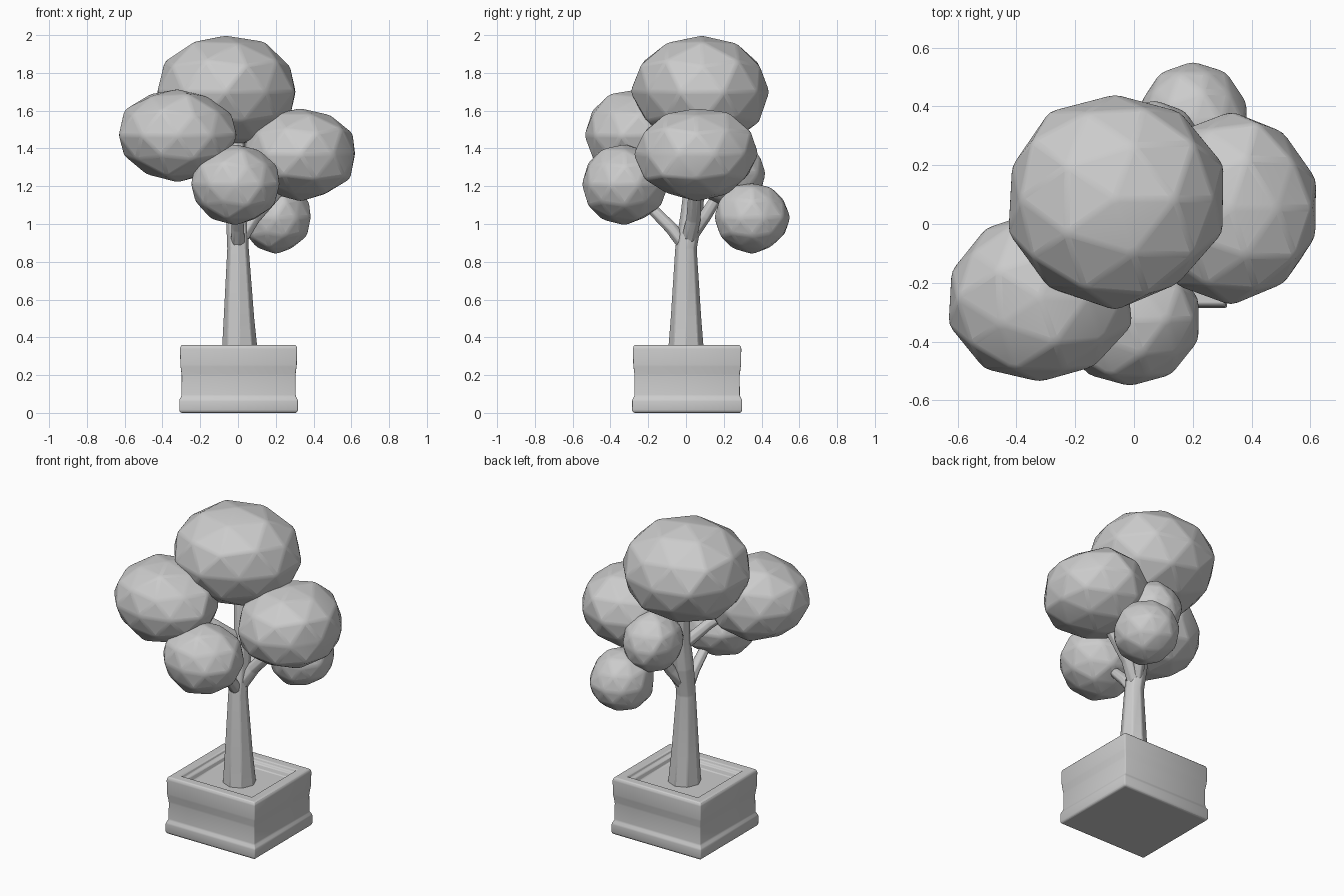
import bpy, bmesh, math, random
from mathutils import Vector

cube = bpy.data.objects.get("Cube")
if cube:
    bpy.data.objects.remove(cube, do_unlink=True)

random.seed(4)
grey = bpy.data.materials.new("plain grey")
grey.use_nodes = True
grey.diffuse_color = (0.6, 0.6, 0.6, 1)
bsdf = next(n for n in grey.node_tree.nodes if n.type == 'BSDF_PRINCIPLED')
bsdf.inputs["Base Color"].default_value = (0.6, 0.6, 0.6, 1)
bsdf.inputs["Roughness"].default_value = 0.8


def finish(name, bm, bevel=0.0, angle=35):
    """Turn a bmesh into a named object with softened edges."""
    bmesh.ops.recalc_face_normals(bm, faces=bm.faces)
    mesh = bpy.data.meshes.new(name)
    bm.to_mesh(mesh)
    bm.free()
    mesh.materials.append(grey)
    ob = bpy.data.objects.new(name, mesh)
    bpy.context.collection.objects.link(ob)
    if bevel:
        mod = ob.modifiers.new("soft_edges", 'BEVEL')
        mod.width = bevel
        mod.segments = 2
        mod.limit_method = 'ANGLE'
        mod.angle_limit = math.radians(5)
    bpy.ops.object.select_all(action='DESELECT')
    ob.select_set(True)
    bpy.context.view_layer.objects.active = ob
    bpy.ops.object.shade_smooth_by_angle(angle=math.radians(angle))
    return ob


def loft(bm, rings):
    """Skin a list of equal point rings and cap both ends."""
    loops = [[bm.verts.new(p) for p in ring] for ring in rings]
    n = len(loops[0])
    for a, b in zip(loops, loops[1:]):
        for i in range(n):
            j = (i + 1) % n
            bm.faces.new((a[i], a[j], b[j], b[i]))
    bm.faces.new(loops[0][::-1])
    bm.faces.new(loops[-1])


def limb(name, path, sides=7):
    """Tapered faceted limb along (x, y, z, radius) stations."""
    pts = [Vector(p[:3]) for p in path]
    rings = []
    for k, p in enumerate(pts):
        d = (pts[min(k + 1, len(pts) - 1)] - pts[max(k - 1, 0)]).normalized()
        u = d.cross(Vector((0, 1, 0))).normalized()
        v = d.cross(u)
        rings.append([p + path[k][3] * (u * math.cos(t) + v * math.sin(t))
                      for t in (math.tau * i / sides for i in range(sides))])
    bm = bmesh.new()
    loft(bm, rings)
    finish(name, bm, 0.006, 25)


def foliage(name, centre, size):
    """Faceted leaf clump with slightly uneven corners."""
    bm = bmesh.new()
    bmesh.ops.create_icosphere(bm, subdivisions=2, radius=1)
    for v in bm.verts:
        v.co *= random.uniform(0.97, 1.05)
        v.co = Vector([c + s * q for c, s, q in zip(centre, size, v.co)])
    finish(name, bm, 0.012, 12)


# Square planter: (inset, height) profile from the foot, over the rim, to the soil
profile = [(.008, 0), (0, .01), (0, .068), (.012, .09), (.013, .2),
           (.006, .25), (.004, .345), (.012, .36), (.065, .36),
           (.073, .34), (.09, .338), (.1, .31)]
bm = bmesh.new()
loft(bm, [[(.003 + sx * (.314 - i), .006 + sy * (.291 - i), z)
           for sx, sy in ((-1, -1), (1, -1), (1, 1), (-1, 1))]
          for i, z in profile])
finish("planter", bm, 0.006, 40)

# Trunk and branches
limb("trunk", [(.01, 0, .3, .098), (.005, 0, .5, .082), (0, 0, .87, .058),
               (-.005, .03, 1.05, .06), (0, .05, 1.25, .055), (-.02, .07, 1.55, .045)], 8)
limb("front_branch", [(0, 0, .88, .04), (0, -.08, .98, .035), (-.01, -.25, 1.15, .028)])
limb("right_branch", [(0, .01, .9, .042), (.08, .04, 1.03, .04), (.25, .05, 1.22, .036)])
limb("back_branch", [(0, .02, .93, .04), (.04, .1, 1.04, .035), (.07, .2, 1.2, .03)])
limb("left_branch", [(0, .04, 1.18, .038), (-.1, -.08, 1.3, .034), (-.24, -.2, 1.42, .03)])

# Leaf clumps
foliage("top_foliage", (-.065, .085, 1.7), (.375, .365, .3))
foliage("front_left_foliage", (-.32, -.25, 1.47), (.318, .295, .245))
foliage("right_foliage", (.33, .055, 1.37), (.31, .325, .25))
foliage("front_foliage", (-.015, -.325, 1.21), (.237, .228, .21))
foliage("back_low_foliage", (.2, .35, 1.035), (.187, .2, .187))
foliage("back_inner_foliage", (.07, .235, 1.27), (.18, .185, .18))
